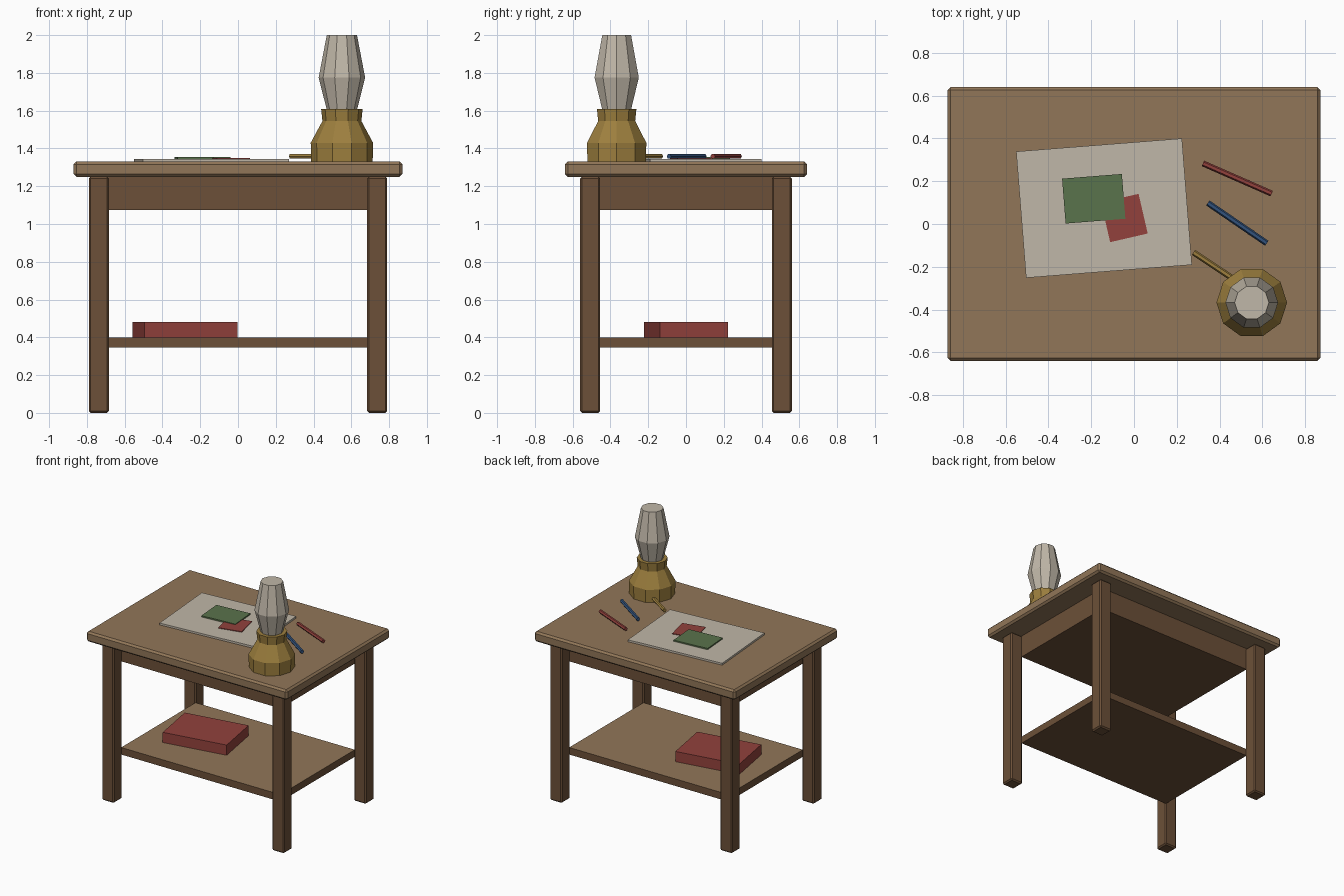
import bpy
import bmesh
from math import atan2, cos, hypot, pi, radians, sin

cube = bpy.data.objects.get("Cube")
if cube:
    bpy.data.objects.remove(cube)


def srgb(c):
    c /= 255
    return c / 12.92 if c <= 0.04045 else ((c + 0.055) / 1.055) ** 2.4


def material(name, *rgb):
    m = bpy.data.materials.new(name)
    colour = [srgb(c) for c in rgb] + [1]
    m.use_nodes = True
    m.diffuse_color = colour
    bsdf = next(n for n in m.node_tree.nodes if n.type == 'BSDF_PRINCIPLED')
    bsdf.inputs["Base Color"].default_value = colour
    return m


light_wood = material("light wood", 145, 118, 88)
dark_wood = material("dark wood", 108, 80, 56)
cream = material("cream", 192, 183, 168)
brass = material("brass", 157, 127, 62)
red = material("red", 146, 65, 60)
green = material("green", 90, 115, 76)
blue = material("blue", 50, 82, 124)


def add(name, bm, *mats):
    bmesh.ops.recalc_face_normals(bm, faces=bm.faces)
    mesh = bpy.data.meshes.new(name)
    bm.to_mesh(mesh)
    bm.free()
    obj = bpy.data.objects.new(name, mesh)
    for m in mats:
        mesh.materials.append(m)
    bpy.context.collection.objects.link(obj)
    return obj


def box(name, centre, size, bottom, top, mat, turn=0, chamfer=0):
    """Upright box, optionally turned about z and chamfered."""
    bm = bmesh.new()
    bmesh.ops.create_cube(bm, size=1)
    bmesh.ops.scale(bm, vec=(*size, top - bottom), verts=bm.verts)
    obj = add(name, bm, mat)
    obj.location = (*centre, (bottom + top) / 2)
    obj.rotation_euler.z = radians(turn)
    if chamfer:
        bevel = obj.modifiers.new("chamfer", 'BEVEL')
        bevel.width = chamfer
        bevel.segments = 1
    return obj


def lathe(name, centre, profile, mat, sides=10):
    """Faceted solid of revolution with capped ends."""
    bm = bmesh.new()
    rings = [[bm.verts.new((r * cos(2 * pi * i / sides), r * sin(2 * pi * i / sides), z))
              for i in range(sides)] for r, z in profile]
    for a, b in zip(rings, rings[1:]):
        for i in range(sides):
            j = (i + 1) % sides
            bm.faces.new((a[i], a[j], b[j], b[i]))
    bm.faces.new(rings[0])
    bm.faces.new(rings[-1])
    obj = add(name, bm, mat)
    obj.location = (*centre, 0)


def pencil(name, start, end, mat, radius=0.014, z=1.358):
    """Six-sided stick lying flat between two points."""
    dx, dy = end[0] - start[0], end[1] - start[1]
    bm = bmesh.new()
    bmesh.ops.create_cone(bm, cap_ends=True, segments=6, radius1=radius,
                          radius2=radius, depth=hypot(dx, dy))
    obj = add(name, bm, mat)
    obj.location = ((start[0] + end[0]) / 2, (start[1] + end[1]) / 2, z)
    obj.rotation_euler = (0, pi / 2, atan2(dy, dx))


# Table
box("tabletop", (0, 0), (1.74, 1.28), 1.25, 1.33, light_wood, chamfer=0.014)
box("apron", (0, 0), (1.38, 0.92), 1.075, 1.255, dark_wood)
for sx, side in ((1, "left"), (-1, "right")):
    for sy, end in ((-1, "front"), (1, "back")):
        box(f"{end}_{side}_leg", (sx * 0.737, sy * 0.507), (0.106, 0.106),
            0, 1.25, dark_wood, chamfer=0.01)

# Shelf, with a lighter upper face
shelf = box("shelf", (0, 0), (1.38, 0.92), 0.345, 0.4, dark_wood)
shelf.data.materials.append(light_wood)
for face in shelf.data.polygons:
    face.material_index = int(face.normal.z > 0.5)
box("book", (-0.28, 0), (0.502, 0.366), 0.4, 0.48, red, turn=9.8)

# Paper and cards
box("paper_sheet", (-0.14, 0.074), (0.777, 0.592), 1.33, 1.345, cream, turn=4.5)
box("red_card", (-0.045, 0.028), (0.18, 0.19), 1.345, 1.35, red, turn=13)
box("green_card", (-0.188, 0.118), (0.28, 0.21), 1.345, 1.355, green, turn=4.5)

# Pencils
pencil("red_pencil", (0.322, 0.283), (0.643, 0.142), red)
pencil("blue_pencil", (0.345, 0.098), (0.62, -0.09), blue)
pencil("brass_pencil", (0.278, -0.133), (0.56, -0.32), brass)

# Lamp
lamp = (0.55, -0.367)
lathe("lamp_base", lamp, [(0.163, 1.33), (0.165, 1.43), (0.103, 1.545), (0.11, 1.61)], brass)
lathe("lamp_shade", lamp, [(0.08, 1.605), (0.123, 1.775), (0.08, 2.0)], cream)
